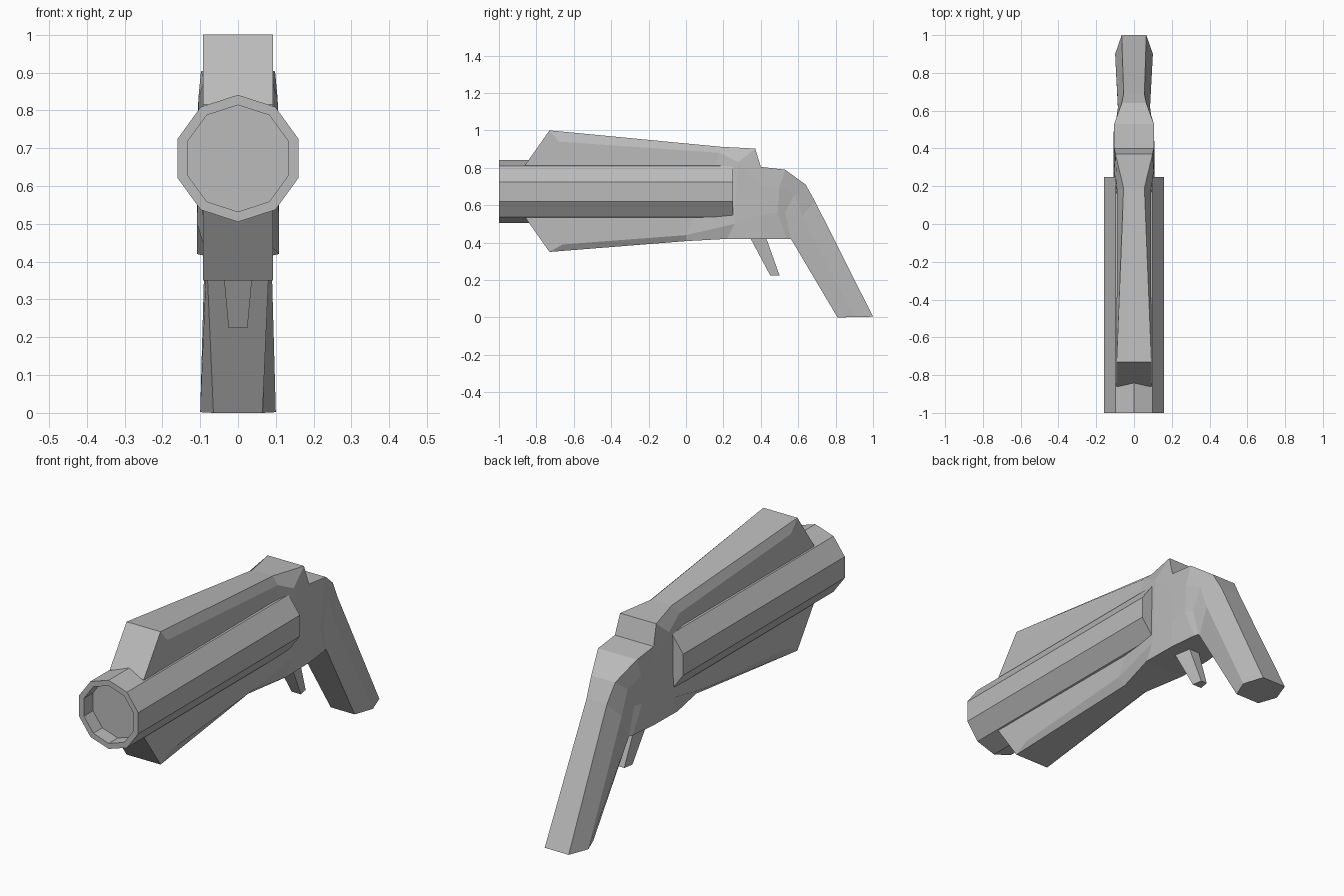
import bpy, bmesh, math

cube = bpy.data.objects.get("Cube")
if cube:
    bpy.data.objects.remove(cube)

grey = bpy.data.materials.new("plain grey")
grey.use_nodes = True
colour = (0.5, 0.5, 0.5, 1)
grey.diffuse_color = colour
grey.node_tree.nodes["Principled BSDF"].inputs["Base Color"].default_value = colour


def loft(name, rings):
    """Skin closed rings of points and cap both ends."""
    bm = bmesh.new()
    loops = [[bm.verts.new(p) for p in ring] for ring in rings]
    n = len(loops[0])
    for a, b in zip(loops, loops[1:]):
        for i in range(n):
            j = (i + 1) % n
            bm.faces.new((a[i], a[j], b[j], b[i]))
    bm.faces.new(loops[0])
    bm.faces.new(loops[-1])
    bmesh.ops.remove_doubles(bm, verts=bm.verts, dist=0.0005)
    bmesh.ops.recalc_face_normals(bm, faces=bm.faces)
    mesh = bpy.data.meshes.new(name)
    bm.to_mesh(mesh)
    bm.free()
    mesh.materials.append(grey)
    ob = bpy.data.objects.new(name, mesh)
    bpy.context.collection.objects.link(ob)
    return ob


def mirrored(half):
    """Complete a ring from its left half."""
    return half + [(-x, y, z) for x, y, z in reversed(half)]


def decagon(radius, y):
    return [(radius * math.sin(math.tau * i / 10), y,
             0.673 + radius * math.cos(math.tau * i / 10)) for i in range(10)]


# Ten-sided barrel with a recessed muzzle
loft("barrel", [decagon(0.141, -0.93), decagon(0.141, -1),
                decagon(0.168, -1), decagon(0.168, 0.25)])

# Upper and lower ribs, receiver and grip: top, shoulder, lower shoulder, bottom
body = [
    [(.092, -.86, .815), (.092, -.86, .8), (.092, -.86, .55), (.092, -.86, .535)],
    [(.092, -.73, 1.0), (.092, -.68, .94), (.092, -.66, .39), (.092, -.73, .35)],
    [(.055, .19, .912), (.09, .18, .88), (.09, 0, .44), (.055, 0, .408)],
    [(.098, .37, .903), (.105, .28, .83), (.108, .26, .5), (.108, .22, .42)],
    [(.105, .4, .805), (.107, .4, .7), (.109, .4, .55), (.105, .4, .42)],
    [(.105, .53, .79), (.107, .5, .7), (.105, .49, .56), (.09, .54, .42)],
    [(.065, .64, .71), (.09, .58, .66), (.09, .53, .56), (.083, .56, .42)],
    [(.055, .69, .62), (.085, .62, .54), (.085, .62, .54), (.083, .567, .41)],
    [(.065, 1.0, .004), (.1, .9, .002), (.1, .9, .002), (.065, .81, 0)],
]
loft("body_and_grip", [mirrored(half) for half in body])

# Tapered trigger
loft("trigger", [mirrored([(.046, .33, .45), (.03, .42, .45)]),
                 mirrored([(.025, .45, .225), (.016, .5, .225)])])
